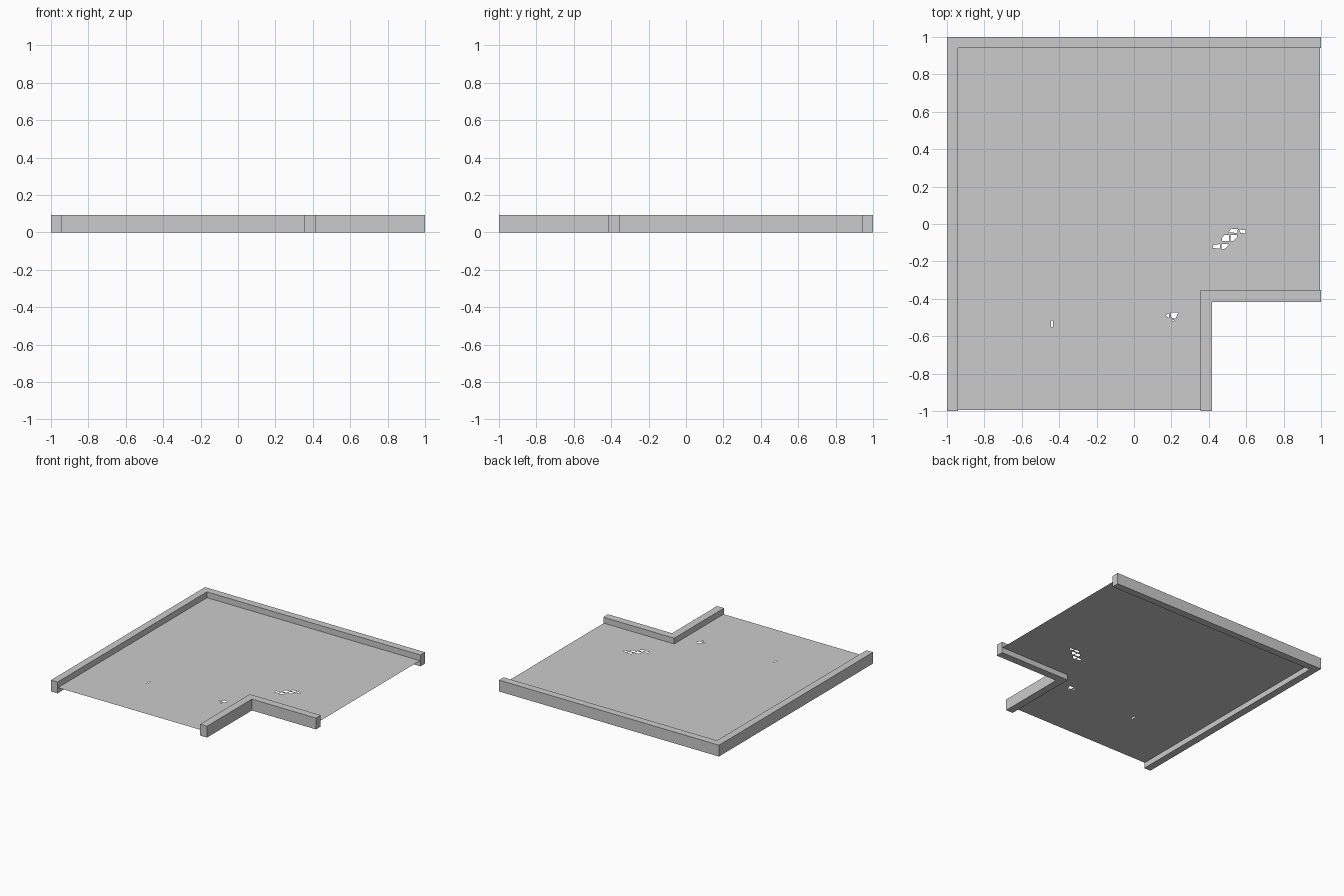
import bpy, bmesh

if "Cube" in bpy.data.objects:
    bpy.data.objects.remove(bpy.data.objects["Cube"])

HEIGHT = 0.093
FLOOR_Z = 0.045


def curb(name, outline):
    """Extrude an L-shaped footprint up to curb height."""
    bm = bmesh.new()
    base = bm.faces.new([bm.verts.new((x, y, 0)) for x, y in outline])
    top = bmesh.ops.extrude_face_region(bm, geom=[base], use_keep_orig=True)
    verts = [g for g in top["geom"] if isinstance(g, bmesh.types.BMVert)]
    bmesh.ops.translate(bm, verts=verts, vec=(0, 0, HEIGHT))
    bmesh.ops.recalc_face_normals(bm, faces=bm.faces)
    me = bpy.data.meshes.new(name)
    bm.to_mesh(me)
    bm.free()
    bpy.context.collection.objects.link(bpy.data.objects.new(name, me))


def sheet(name, loops, z):
    """Flat filled sheet: first loop is the outline, the rest are holes."""
    cu = bpy.data.curves.new(name, "CURVE")
    cu.dimensions = "2D"
    cu.fill_mode = "BOTH"
    for loop in loops:
        sp = cu.splines.new("POLY")
        sp.points.add(len(loop) - 1)
        for p, (x, y) in zip(sp.points, loop):
            p.co = (x, y, 0, 1)
        sp.use_cyclic_u = True
    tmp = bpy.data.objects.new(name + "_outline", cu)
    bpy.context.collection.objects.link(tmp)
    deps = bpy.context.evaluated_depsgraph_get()
    me = bpy.data.meshes.new_from_object(tmp.evaluated_get(deps))
    bpy.data.objects.remove(tmp)
    bm = bmesh.new()
    bm.from_mesh(me)
    for f in bm.faces:
        f.normal_update()
        if f.normal.z < 0:
            f.normal_flip()
    bm.to_mesh(me)
    bm.free()
    ob = bpy.data.objects.new(name, me)
    ob.location.z = z
    bpy.context.collection.objects.link(ob)


# Raised curbs along the outer and inner sides of the corner
curb("outer_curb", [(-1, -1), (-0.94, -1), (-0.94, 0.94), (1, 0.94), (1, 1), (-1, 1)])
curb("inner_curb", [(0.355, -1), (0.418, -1), (0.418, -0.416), (1, -0.416),
                    (1, -0.354), (0.355, -0.354)])

# Broken-through holes in the floor
holes = [
    [(0.505, -0.045), (0.52, -0.025), (0.555, -0.028), (0.553, -0.048)],
    [(0.562, -0.03), (0.597, -0.032), (0.595, -0.05), (0.57, -0.048)],
    [(0.47, -0.092), (0.47, -0.075), (0.482, -0.06), (0.508, -0.06), (0.508, -0.092)],
    [(0.515, -0.092), (0.515, -0.06), (0.552, -0.06), (0.552, -0.07), (0.53, -0.092)],
    [(0.42, -0.128), (0.425, -0.112), (0.46, -0.107), (0.46, -0.132)],
    [(0.468, -0.138), (0.468, -0.107), (0.508, -0.107), (0.49, -0.13)],
    [(0.198, -0.5), (0.198, -0.472), (0.236, -0.472), (0.222, -0.507)],
    [(0.168, -0.49), (0.187, -0.478), (0.187, -0.503)],
    [(0.202, -0.513), (0.216, -0.513), (0.209, -0.522)],
    [(-0.443, -0.55), (-0.443, -0.515), (-0.433, -0.515), (-0.433, -0.55)],
]

# Thin L-shaped floor between the curbs
floor_outline = [(-0.97, -0.995), (0.387, -0.995), (0.387, -0.385),
                 (0.995, -0.385), (0.995, 0.97), (-0.97, 0.97)]
sheet("floor", [floor_outline] + holes, FLOOR_Z)
